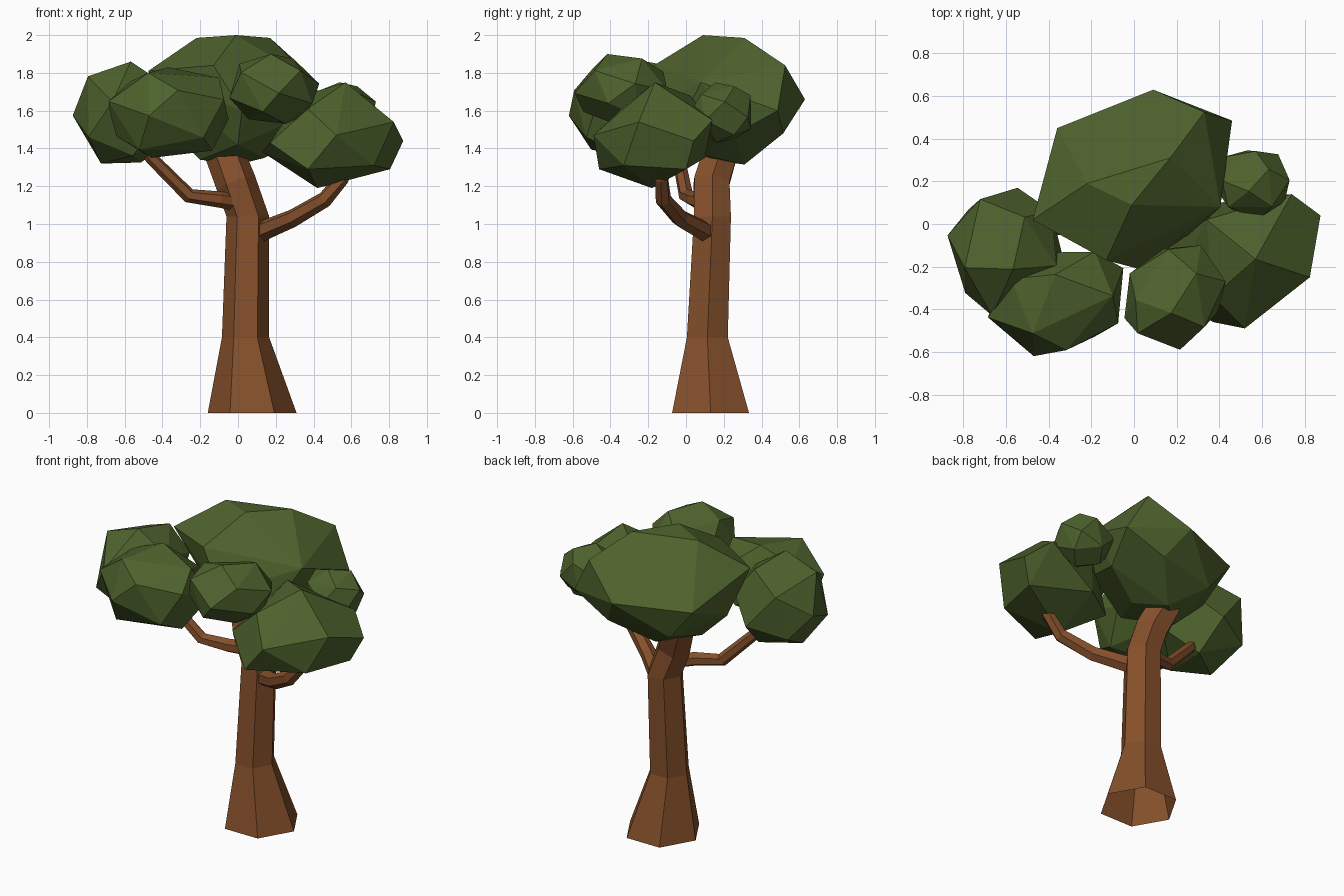
import bpy, bmesh, math, random
from mathutils import Vector

if "Cube" in bpy.data.objects:
    bpy.data.objects.remove(bpy.data.objects["Cube"])


def material(name, rgb):
    m = bpy.data.materials.new(name)
    m.diffuse_color = (*rgb, 1)
    m.use_nodes = True
    m.node_tree.nodes["Principled BSDF"].inputs["Base Color"].default_value = m.diffuse_color
    return m


BARK = material("brown bark", (0.235, 0.080, 0.024))
LEAF = material("green leaves", (0.076, 0.123, 0.026))


def finish(bm, name, mat):
    me = bpy.data.meshes.new(name)
    bm.to_mesh(me)
    bm.free()
    me.materials.append(mat)
    ob = bpy.data.objects.new(name, me)
    bpy.context.collection.objects.link(ob)


def limb(name, path, flat=False, sides=6):
    """Six-sided open tube through (x, y, z, radius) stations."""
    bm = bmesh.new()
    pts = [Vector(p[:3]) for p in path]
    rings = []
    for i, p in enumerate(pts):
        t = (pts[min(i + 1, len(pts) - 1)] - pts[max(i - 1, 0)]).normalized()
        if flat and i < 3:
            t = Vector((0, 0, 1))
        v = t.cross(Vector((1, 0, 0)) if flat else Vector((0, 0, 1))).normalized()
        u = v.cross(t)
        angles = [2 * math.pi * k / sides for k in range(sides)]
        rings.append([bm.verts.new(p + path[i][3] * (u * math.cos(a) + v * math.sin(a)))
                      for a in angles])
    for a, b in zip(rings, rings[1:]):
        for k in range(sides):
            n = (k + 1) % sides
            bm.faces.new((a[k], a[n], b[n], b[k]))
    bmesh.ops.recalc_face_normals(bm, faces=bm.faces)
    # normals must point away from the limb's first station
    f = bm.faces[:][0]
    if f.normal.dot(f.calc_center_median() - (pts[0] + pts[1]) / 2) < 0:
        bmesh.ops.reverse_faces(bm, faces=bm.faces)
    finish(bm, name, BARK)


def hull(name, pts):
    """Faceted convex leaf mass around the given corner points."""
    bm = bmesh.new()
    for p in pts:
        bm.verts.new(p)
    res = bmesh.ops.convex_hull(bm, input=bm.verts)
    loose = [v for v in bm.verts if not v.link_faces]
    bmesh.ops.delete(bm, geom=loose, context='VERTS')
    # merge nearly flat neighbours into larger facets
    bmesh.ops.dissolve_limit(bm, angle_limit=math.radians(8), verts=bm.verts, edges=bm.edges)
    bmesh.ops.recalc_face_normals(bm, faces=bm.faces)
    finish(bm, name, LEAF)


def clump(name, lo, hi, count, seed, shear=0.0):
    """Leaf mass from jittered, evenly spread points fitted to a box."""
    rnd = random.Random(seed)
    pts = []
    for i in range(count):
        z = 1 - 2 * (i + 0.5) / count
        r = math.sqrt(1 - z * z)
        a = i * 2.39996 + seed
        p = Vector((r * math.cos(a), r * math.sin(a), z))
        p += Vector([rnd.uniform(-0.12, 0.12) for _ in range(3)])
        p.normalize()
        p.x += shear * p.y
        pts.append(p)
    for k in range(3):
        a, b = min(p[k] for p in pts), max(p[k] for p in pts)
        for p in pts:
            p[k] = lo[k] + (p[k] - a) / (b - a) * (hi[k] - lo[k])
    hull(name, pts)


# Trunk: flared foot, straight middle, top bending to the left and back
limb("trunk", [(0.075, 0.13, 0, 0.235), (0.04, 0.113, 0.40, 0.125),
               (0.052, 0.14, 1.04, 0.113), (-0.012, 0.135, 1.22, 0.108),
               (-0.07, 0.18, 1.37, 0.105), (-0.10, 0.20, 1.46, 0.10)], flat=True)

# Branches
limb("left_branch", [(-0.04, 0.08, 1.12, 0.045), (-0.10, 0.045, 1.13, 0.043),
                     (-0.26, 0.0, 1.15, 0.039), (-0.46, -0.04, 1.35, 0.034),
                     (-0.52, -0.06, 1.42, 0.03)])
limb("right_branch", [(0.11, 0.11, 0.955, 0.055), (0.29, -0.03, 1.03, 0.048),
                      (0.46, -0.12, 1.13, 0.043), (0.55, -0.13, 1.24, 0.038),
                      (0.58, -0.13, 1.32, 0.034)])

# Two big, lopsided leaf clumps
hull("main_leaves", [
    (-0.01, 0.09, 2.0), (-0.22, 0.19, 1.985), (0.17, 0.31, 1.985),
    (0.33, 0.525, 1.84), (0.09, 0.63, 1.66), (0.46, 0.485, 1.6),
    (0.405, 0.08, 1.75), (0.02, -0.21, 1.6), (-0.13, -0.17, 1.84),
    (-0.475, 0.02, 1.81), (-0.36, 0.45, 1.65), (-0.2, 0.12, 1.34),
    (0.14, 0.15, 1.35), (0.0, 0.31, 1.315), (0.2, 0.515, 1.48),
    (-0.2, 0.45, 1.45), (0.38, 0.25, 1.47), (-0.4, 0.15, 1.53),
    (0.0, -0.12, 1.42), (0.3, -0.02, 1.55)])
hull("right_leaves", [
    (0.57, -0.165, 1.75), (0.74, 0.14, 1.55), (0.875, 0.04, 1.44),
    (0.825, -0.25, 1.54), (0.52, -0.49, 1.47), (0.34, 0.02, 1.68),
    (0.13, -0.1, 1.38), (0.42, -0.18, 1.19), (0.805, 0.0, 1.29),
    (0.37, -0.46, 1.29), (0.4, 0.1, 1.35), (0.37, -0.34, 1.61),
    (0.72, -0.33, 1.31), (0.17, -0.3, 1.43)])

# Smaller leaf clumps
clump("left_leaves", (-0.875, -0.43, 1.32), (-0.34, 0.17, 1.86), 16, 5)
clump("front_left_leaves", (-0.685, -0.62, 1.35), (-0.05, -0.13, 1.83), 17, 8, 0.15)
clump("front_right_leaves", (-0.045, -0.59, 1.53), (0.43, -0.10, 1.90), 17, 11, 0.15)
clump("back_right_leaves", (0.37, 0.02, 1.43), (0.73, 0.345, 1.75), 17, 17)
